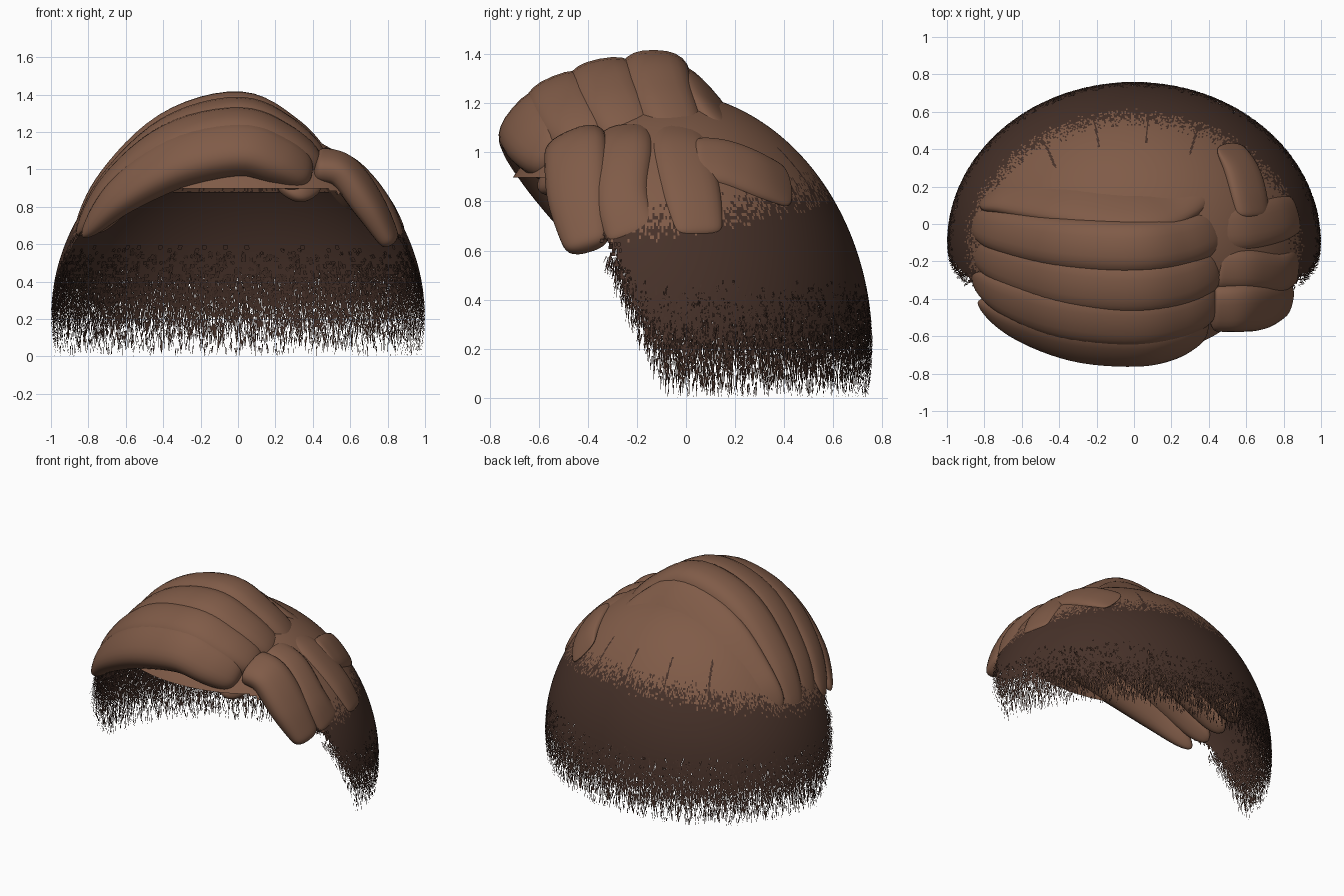
import bpy, bmesh, math, random
from mathutils import Vector

if "Cube" in bpy.data.objects:
    bpy.data.objects.remove(bpy.data.objects["Cube"])

random.seed(4)
CENTER = Vector((0, -0.1, 0.2))
RADII = (1.0, 0.86, 1.05)
FRONT_RADIUS = 0.81


def material(name, rgb):
    m = bpy.data.materials.new(name)
    m.diffuse_color = (*rgb, 1)
    m.use_nodes = True
    m.node_tree.nodes["Principled BSDF"].inputs["Base Color"].default_value = m.diffuse_color
    return m


BROWN = material("brown hair", (0.215, 0.105, 0.064))
DARK = material("dark short hair", (0.062, 0.031, 0.022))


def finish(name, bm, mats, smooth=True):
    me = bpy.data.meshes.new(name)
    for f in bm.faces:
        f.smooth = smooth
    bm.to_mesh(me)
    bm.free()
    for m in mats:
        me.materials.append(m)
    ob = bpy.data.objects.new(name, me)
    bpy.context.collection.objects.link(ob)
    return ob


def skull(az, phi, s=1.0):
    c = math.cos(phi)
    ry = RADII[1] if math.sin(az) > 0 else FRONT_RADIUS
    return CENTER + Vector((RADII[0] * c * math.cos(az), ry * c * math.sin(az),
                            RADII[2] * math.sin(phi))) * s


def phi_at(z):
    return math.asin((z - CENTER.z) / RADII[2])


def front_limit(z):
    # hairline seen from the side: sideburn slope, then up to the forehead
    return -0.06 - 0.44 * z if z < 0.62 else -0.33 - 0.97 * (z - 0.62)


def shell(name, z0, z1, scale, nu, nv, mats, keep, colour):
    bm = bmesh.new()
    p0, p1 = phi_at(z0), phi_at(z1)
    rows = [[bm.verts.new(skull(2 * math.pi * i / nu, p0 + (p1 - p0) * j / nv, scale))
             for i in range(nu)] for j in range(nv + 1)]
    for j in range(nv):
        for i in range(nu):
            k = (i + 1) % nu
            q = (rows[j][i], rows[j][k], rows[j + 1][k], rows[j + 1][i])
            mid = (q[0].co + q[2].co) / 2
            if keep(mid):
                bm.faces.new(q).material_index = colour(mid)
    bmesh.ops.delete(bm, geom=[v for v in bm.verts if not v.link_faces], context='VERTS')
    return finish(name, bm, mats)


# Scalp cap: brown crown that breaks up into dark cropped hair
def cap_keep(p):
    if p.z > 0.9:
        return True
    if p.y < front_limit(p.z) + random.uniform(0, 0.07):
        return False
    return random.random() < (p.z - 0.18) / 0.3


def cap_colour(p):
    if p.y > 0.3 and 0.8 < p.z < 1.02:
        if any(abs(p.x - s * (1.75 - 0.8 * p.z)) < 0.005 for s in (-0.45, -0.2, 0.07, 0.32)):
            return 1
    edge = 0.72 + 0.24 * max(0, p.y)
    return 1 if p.y > front_limit(p.z) and p.z < edge + random.uniform(-0.09, 0.09) else 0


shell("scalp_cap", 0.18, 1.2499, 1.0, 600, 110, [BROWN, DARK], cap_keep, cap_colour)
# Dark lining of the cropped back and sides
shell("cropped_lining", 0.3, 0.89, 0.985, 300, 36, [DARK],
      lambda p: p.y > front_limit(p.z) + 0.04 and random.random() < (p.z - 0.3) / 0.3,
      lambda p: 0)

# Cropped strands fading out at the lower edge
bm = bmesh.new()
pmin = phi_at(0.0)
count = 0
while count < 26000:
    az = random.uniform(0, 2 * math.pi)
    z = random.uniform(0.03, 0.58)
    root = skull(az, phi_at(z), 1.0)
    if root.y < front_limit(z) + random.uniform(-0.03, 0.09):
        continue
    if random.random() > min(1, (z / 0.34) ** 1.5):
        continue
    ptip = max(pmin, phi_at(z) - random.uniform(0.03, 0.07))
    half = random.uniform(0.002, 0.0035)
    lean = random.uniform(-0.012, 0.012)
    s = random.uniform(0.985, 1.0)
    bm.faces.new([bm.verts.new(skull(az - half, phi_at(z), s)),
                  bm.verts.new(skull(az + lean, ptip, 1.0)),
                  bm.verts.new(skull(az + half, phi_at(z), s))])
    count += 1
finish("cropped_strands", bm, [DARK], False)


def spline(pts, t):
    # Catmull-Rom through the points
    n = len(pts) - 1
    x = min(t * n, n - 1e-6)
    i = int(x)
    u = x - i
    b, c = pts[i], pts[i + 1]
    a = pts[i - 1] if i else b * 2 - c
    d = pts[i + 2] if i + 2 <= n else c * 2 - b
    return 0.5 * (2 * b + (c - a) * u + (2 * a - 5 * b + 4 * c - d) * u ** 2
                  + (3 * b - a - 3 * c + d) * u ** 3)


def three(v, t):
    e = v[0] if t < 0.5 else v[2]
    return e + (v[1] - e) * math.sin(math.pi * t)


def lock(name, pts, width, height, centre=(0, -0.15, 0.35), blunt=14, steps=44, ring=24):
    """Flattened tube of hair along a path, rounded at both ends."""
    pts = [Vector(p) for p in pts]
    centre = Vector(centre)
    bm = bmesh.new()
    rings = []
    for j in range(steps + 1):
        t = 0.5 - 0.5 * math.cos(math.pi * j / steps)
        p = spline(pts, t)
        tan = (spline(pts, min(1, t + 0.01)) - spline(pts, max(0, t - 0.01))).normalized()
        side = tan.cross(p - centre).normalized()
        nor = side.cross(tan)
        r = max(0.02, 1 - abs(2 * t - 1) ** blunt) ** 0.5
        w, h = three(width, t) * r, three(height, t) * r
        row = []
        for i in range(ring):
            a = 2 * math.pi * i / ring
            c, s = math.cos(a), math.sin(a)
            c = math.copysign(abs(c) ** 0.8, c)
            s = math.copysign(abs(s) ** 0.8, s)
            row.append(bm.verts.new(p + side * w * c + nor * h * s))
        rings.append(row)
    for a, b in zip(rings, rings[1:]):
        for i in range(ring):
            k = (i + 1) % ring
            bm.faces.new((a[i], a[k], b[k], b[i]))
    bm.faces.new(rings[0][::-1])
    bm.faces.new(rings[-1])
    bmesh.ops.recalc_face_normals(bm, faces=bm.faces)
    return finish(name, bm, [BROWN])


# Long locks combed over from the parting to the left
lock("fringe_lock", [(-.83, -.42, .64), (-.62, -.52, .86), (-.32, -.6, 1.04), (0, -.625, 1.11),
                     (.2, -.6, 1.055), (.38, -.51, .96)],
     (.045, .155, .12), (.035, .11, .09), (0, -.2, .75))
lock("second_lock", [(-.86, -.29, .65), (-.65, -.39, .91), (-.35, -.47, 1.12), (0, -.5, 1.2),
                     (.23, -.47, 1.13), (.43, -.38, 1.0)], (.07, .16, .13), (.035, .12, .09))
lock("third_lock", [(-.86, -.14, .65), (-.66, -.22, .92), (-.35, -.3, 1.17), (0, -.33, 1.265),
                    (.24, -.3, 1.18), (.44, -.21, 1.02)], (.08, .16, .13), (.04, .12, .09))
lock("crown_lock", [(-.86, .01, .66), (-.66, -.05, .93), (-.35, -.11, 1.19), (0, -.13, 1.29),
                    (.24, -.1, 1.19), (.45, -.02, 1.02)], (.09, .15, .13), (.04, .13, .08))
# Sheet of hair sloping from the crown to the back
lock("back_crown_lock", [(-.8, .14, .68), (-.65, .16, .86), (-.36, .12, 1.1), (0, .06, 1.22),
                         (.22, .11, 1.13), (.4, .25, .98)],
     (.1, .17, .1), (.03, .06, .05), (0, -.34, .86))

# Shorter locks falling from the parting to the right
lock("right_front_lock", [(.41, -.45, 1.03), (.56, -.445, .99), (.7, -.435, .81),
                          (.825, -.4, .6)], (.13, .135, .09), (.07, .08, .045), blunt=24)
lock("right_middle_lock", [(.42, -.24, 1.06), (.59, -.245, .99), (.75, -.26, .81),
                           (.86, -.21, .645)], (.11, .115, .11), (.07, .075, .035), blunt=24)
lock("right_back_lock", [(.4, -.03, 1.07), (.58, -.02, .99), (.75, .02, .82), (.865, .055, .655)],
     (.12, .13, .1), (.07, .065, .03), blunt=24)
lock("swept_back_lock", [(.63, .02, .965), (.61, .16, .95), (.57, .3, .9), (.5, .43, .855)],
     (.12, .13, .11), (.055, .045, .006))
# Small curl under the fringe
lock("fringe_curl", [(.22, -.53, .92), (.33, -.56, .875), (.43, -.49, .91)],
     (.03, .05, .03), (.03, .04, .03), (0, -.2, .75))
